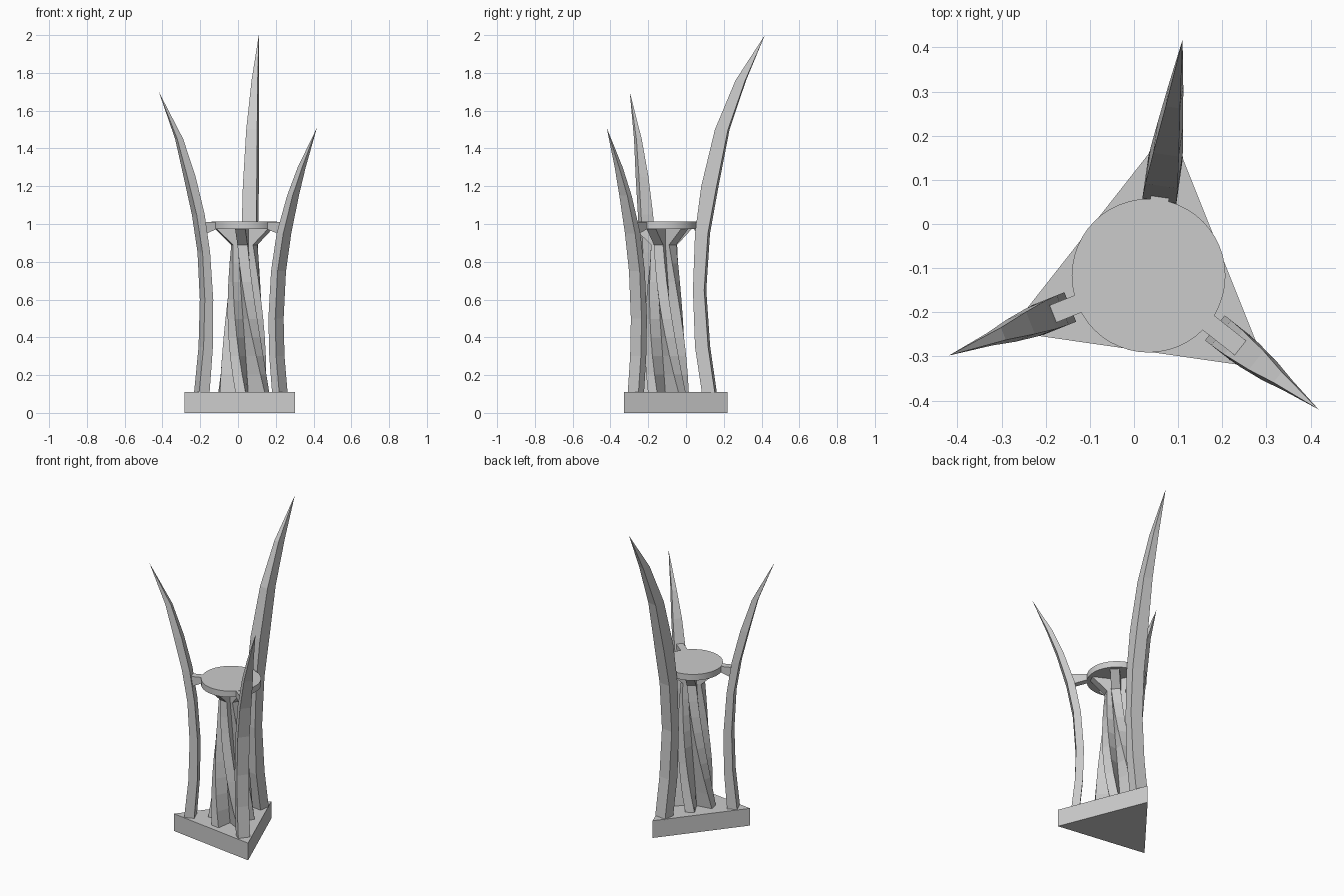
import bpy, bmesh, math

if "Cube" in bpy.data.objects:
    bpy.data.objects.remove(bpy.data.objects["Cube"])

CX, CY = 0.033, -0.117           # common vertical axis of the sculpture


def polar(angle, r, t, z):
    """Point at radius r along angle (degrees), shifted sideways by t."""
    a = math.radians(angle)
    return (CX + r * math.cos(a) - t * math.sin(a),
            CY + r * math.sin(a) + t * math.cos(a), z)


def loft(name, rings):
    """Skin a list of equal-sized closed rings and cap both ends."""
    bm = bmesh.new()
    vs = [[bm.verts.new(p) for p in ring] for ring in rings]
    n = len(vs[0])
    for a, b in zip(vs, vs[1:]):
        for i in range(n):
            j = (i + 1) % n
            bm.faces.new((a[i], a[j], b[j], b[i]))
    bm.faces.new(vs[0][::-1])
    bm.faces.new(vs[-1])
    bmesh.ops.remove_doubles(bm, verts=bm.verts, dist=0.0002)
    bmesh.ops.recalc_face_normals(bm, faces=bm.faces)
    me = bpy.data.meshes.new(name)
    bm.to_mesh(me)
    bm.free()
    ob = bpy.data.objects.new(name, me)
    bpy.context.collection.objects.link(ob)
    return ob


ANGLES = {"back": 81.8, "left": 201.8, "right": -38.2}

# Triangular base
loft("base", [[polar(a, 0.341, 0, z) for a in (-38.2, 81.8, 201.8)]
              for z in (0, 0.11)])

# Twisted five-finned column flaring into the ribs under the disc
FINS, T = 5, 0.027


def star(r, turn, z):
    pts = []
    for k in range(FINS):
        a = 261.8 + turn + 360 / FINS * k
        pts += [polar(a, r, -T, z), polar(a, r, T, z),
                polar(a + 180 / FINS, T / math.sin(math.pi / FINS), 0, z)]
    return pts


steps = 8
column = [star(0.135 - 0.07 * (i / steps) ** 0.9, -72 * i / steps,
               0.105 + 0.785 * i / steps) for i in range(steps + 1)]
column.append(star(0.155, -72, 0.976))
loft("twisted_column", column)

# Round top
disc = loft("top_disc", [[polar(a * 7.5, 0.174, 0, z) for a in range(48)]
                         for z in (0.973, 1.012)])
bpy.context.view_layer.objects.active = disc
disc.select_set(True)
bpy.ops.object.shade_smooth_by_angle()

# Horns: half width, (z, inner radius, outer radius) up to the tip
HORNS = {
    "back": (0.039, [(.105, .209, .278), (.35, .172, .242), (.65, .161, .221),
                     (.95, .172, .241), (1.2, .205, .287), (1.5, .277, .347),
                     (1.76, .385, .437), (2.0, .54, .54)]),
    "left": (0.036, [(.105, .212, .272), (.35, .193, .246), (.6, .191, .239),
                     (.85, .209, .252), (1.05, .239, .285), (1.25, .288, .335),
                     (1.45, .354, .388), (1.7, .487, .487)]),
    "right": (0.036, [(.105, .216, .264), (.3, .197, .243), (.5, .191, .237),
                      (.75, .209, .253), (.95, .245, .29), (1.15, .31, .347),
                      (1.3, .372, .402), (1.51, .49, .49)]),
}
TAPER = (1, 1, 1, 1, 0.95, 0.75, 0.42, 0)
for side, (w, prof) in HORNS.items():
    ang = ANGLES[side]
    loft(side + "_horn", [[polar(ang, ri, -w * f, z), polar(ang, ro, -w * f, z),
                           polar(ang, ro, w * f, z), polar(ang, ri, w * f, z)]
                          for (z, ri, ro), f in zip(prof, TAPER)])
    # Bracket joining the disc to the horn
    end = {"back": 0.19, "left": 0.245, "right": 0.268}[side]
    loft(side + "_bracket", [[polar(ang, r, -0.021, lo), polar(ang, r, 0.021, lo),
                              polar(ang, r, 0.021, 1.01), polar(ang, r, -0.021, 1.01)]
                             for r, lo in ((0.16, 0.976), (end, 0.94))])
